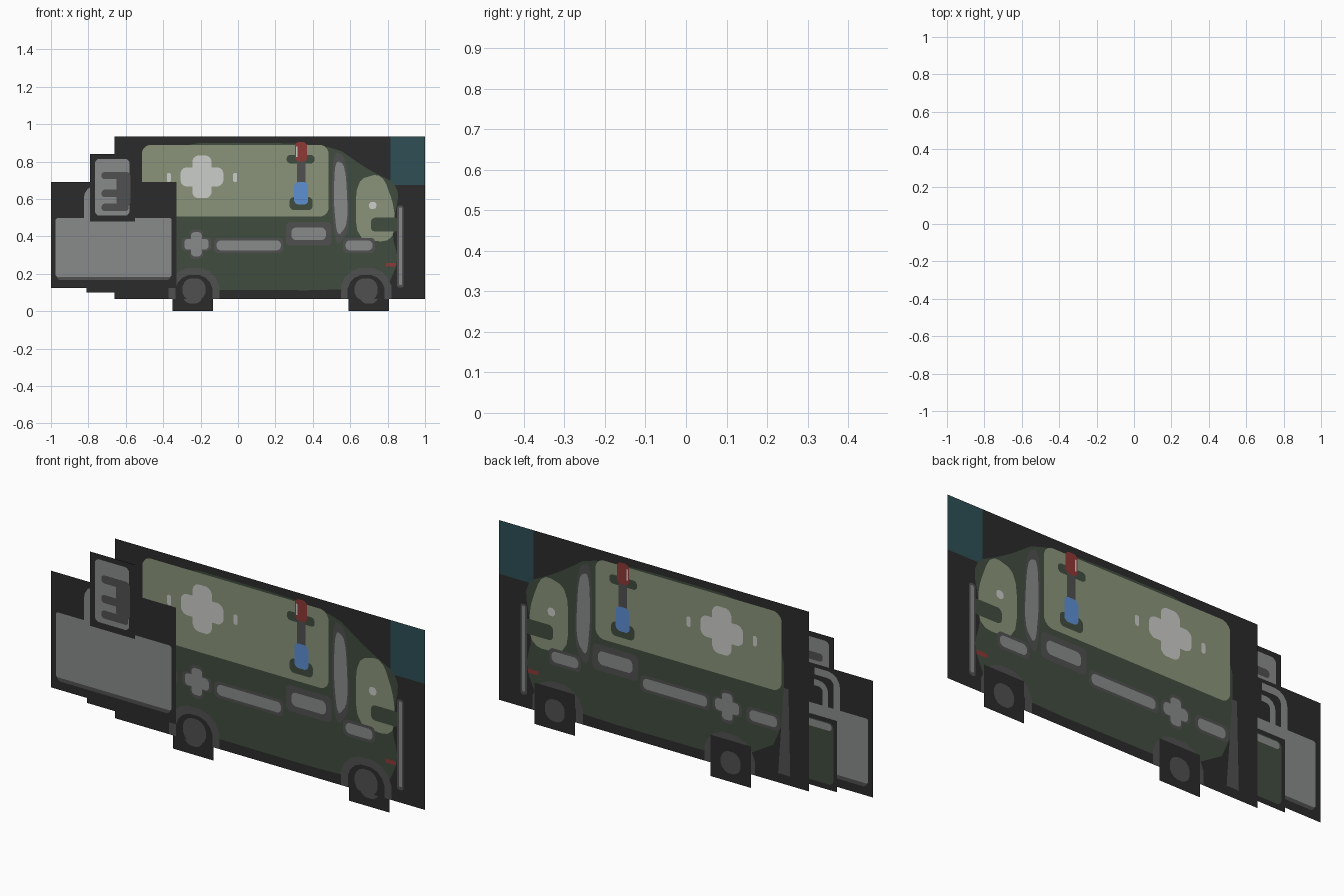
import bpy, math
from mathutils import Vector
from mathutils.geometry import delaunay_2d_cdt

if "Cube" in bpy.data.objects:
    bpy.data.objects.remove(bpy.data.objects["Cube"])

COLOURS = {"black": "2b2b2b", "dark_green": "404c3f", "pale_green": "8a947a", "grey": "898a8a",
           "dark_grey": "4e504e", "white": "cbcdca", "red": "8e3835", "blue": "5d90d4",
           "teal": "2e4f56"}
NAMES = list(COLOURS)
for name, code in COLOURS.items():
    rgb = [((c / 255 + .055) / 1.055) ** 2.4 for c in bytes.fromhex(code)]
    bpy.data.materials.new(name).diffuse_color = (*rgb, 1)


# --- flat outline helpers (x, z) ---
def box(x0, x1, z0, z1, r=.025):
    """Rectangle with rounded corners."""
    w, h = (x1 - x0) / 2, (z1 - z0) / 2
    r = min(r, w * .9, h * .9)
    pts = []
    for i in range(16):
        c, s = math.cos((i + .5) * math.pi / 8), math.sin((i + .5) * math.pi / 8)
        pts.append((x0 + w + math.copysign(w - r, c) + r * c,
                    z0 + h + math.copysign(h - r, s) + r * s))
    return pts


def sharp(x0, x1, z0, z1):
    return [(x0, z0), (x1, z0), (x1, z1), (x0, z1)]


def disc(x, z, r):
    return box(x - r, x + r, z - r, z + r, r)


def soft(pts):
    """Cut the corners of an outline twice."""
    for _ in range(2):
        out = []
        for a, b in zip(pts, pts[1:] + pts[:1]):
            out += [Vector(a).lerp(Vector(b), t) for t in (.2, .8)]
        pts = out
    return pts


def framed(x0, x1, z0, z1, f=.014):
    """Grey strip in a dark grey surround."""
    return [("dark_grey", box(x0 - f, x1 + f, z0 - f, z1 + f)), ("grey", box(x0, x1, z0, z1))]


def plus(colour, x, z, r):
    """Rounded cross from two bars."""
    w = r * .45
    return [(colour, box(x - a, x + a, z - b, z + b, w * .7)) for a, b in ((r, w), (w, r))]


def hook(x, z0, z1, reach, r, w):
    """Pipe going up and bending over to the right."""
    path = [Vector((x, z0))]
    path += [Vector((x + r - r * math.cos(t * math.pi / 8), z1 - r + r * math.sin(t * math.pi / 8)))
             for t in range(5)] + [Vector((x + reach, z1))]
    sides = []
    for i, p in enumerate(path):
        d = (path[min(i + 1, len(path) - 1)] - path[max(i - 1, 0)]).normalized() * w / 2
        sides.append((p + Vector((-d.y, d.x)), p + Vector((d.y, -d.x))))
    return [s[0] for s in sides] + [s[1] for s in reversed(sides)]


def inside(p, poly):
    hit = False
    for (x0, z0), (x1, z1) in zip(poly, poly[1:] + poly[:1]):
        if (z0 > p[1]) != (z1 > p[1]) and p[0] < (x1 - x0) * (p[1] - z0) / (z1 - z0) + x0:
            hit = not hit
    return hit


def card(name, y, outline, shapes):
    """Flat card cut along the shapes; the last shape covering a face gives its colour."""
    layers = [("black", outline)] + shapes
    verts, edges = [], []
    for _, poly in layers:
        s, n = len(verts), len(poly)
        verts += [Vector(p) for p in poly]
        edges += [(s + i, s + (i + 1) % n) for i in range(n)]
    vs, _, fs, *_ = delaunay_2d_cdt(verts, edges, [], 0, 1e-5, False)
    faces, cols = [], []
    for f in fs:
        mid = sum((vs[i] for i in f), Vector((0, 0))) / len(f)
        if inside(mid, outline):
            faces.append(list(f))
            cols.append(next(c for c, p in reversed(layers) if inside(mid, p)))
    me = bpy.data.meshes.new(name)
    me.from_pydata([(v.x, y, v.y) for v in vs], [], faces)
    for n in NAMES:
        me.materials.append(bpy.data.materials[n])
    for p, c in zip(me.polygons, cols):
        p.material_index = NAMES.index(c)
    bpy.context.collection.objects.link(bpy.data.objects.new(name, me))


# --- van side: body, upper panel, nose panel, notch ---
body = [(-.53, .9), (.49, .9), (.69, .76), (.87, .67), (.82, .42), (.86, .27), (.79, .11),
        (-.52, .115)]
window = [(.52, .81), (.575, .78), (.59, .47), (.53, .39), (.51, .6)]
van = [("teal", sharp(.815, 1, .675, .935)),
       ("dark_green", soft(body)),
       ("pale_green", box(-.515, .485, .505, .89, .05)),
       ("pale_green", soft([(.63, .70), (.77, .74), (.84, .55), (.83, .37), (.63, .38)])),
       ("dark_green", box(.71, .86, .425, .50)),
       ("white", disc(.72, .565, .02))]
# big cross with a mark on each side
van += plus("white", -.193, .718, .115)
van += [("white", box(x - .011, x + .011, .69, .74)) for x in (-.37, -.015)]
# side window with its surround
mid = Vector((.555, .61))
van += [("dark_grey", soft([mid + (Vector(p) - mid) * 1.25 for p in window])),
        ("grey", soft(window))]
# mirror, trim strips, headlamp, door handle
van += framed(.285, .47, .38, .447, .03)
for x0, x1 in ((-.115, .23), (-.49, -.34), (.575, .72)):
    van += framed(x0, x1, .325, .378)
van += plus("dark_grey", -.222, .358, .08) + plus("grey", -.222, .358, .065)
# hanging lamp, tube and blue bag
van += [("dark_green", box(.26, .41, .79, .835)),
        ("dark_grey", sharp(.315, .36, .6, .83)),
        ("dark_green", box(.275, .4, .54, .61)),
        ("red", box(.303, .37, .80, .905)),
        ("white", sharp(.31, .318, .825, .88)),
        ("blue", box(.3, .376, .57, .69))]
# tail lamp, front pole, rear pole
van += [("red", sharp(.79, .845, .238, .258)),
        ("dark_grey", box(.85, .886, .125, .565)),
        ("grey", box(.86, .878, .14, .555)),
        ("dark_grey", [(-.55, .53), (-.525, .53), (-.495, .11), (-.56, .11)])]
# wheel arches and hubs
for cx in (-.235, .685):
    van += [("dark_grey", disc(cx, .095, .138)), ("black", disc(cx, .095, .1)),
            ("dark_grey", disc(cx, .115, .062))]
card("van_side", .002, sharp(-.66, 1, .065, .935), van)

# --- wheel cards behind the van ---
for label, cx in (("rear_wheel", -.242), ("front_wheel", .7)):
    card(label, .004, sharp(cx - .108, cx + .108, 0, .2), [("dark_grey", disc(cx, .093, .054))])

# --- green box between van and trolley ---
card("green_box", 0, sharp(-.81, -.44, .10, .445), [
    ("dark_green", box(-.79, -.46, .125, .425)),
    ("grey", box(-.78, -.47, .385, .42))])

# --- grey trolley with bent handles ---
card("trolley", -.002, sharp(-1, -.33, .125, .69), [
    ("grey", hook(-.807, .49, .655, .12, .05, .034)),
    ("grey", hook(-.745, .49, .6, .06, .035, .03)),
    ("dark_grey", box(-.97, -.36, .165, .4)),
    ("grey", box(-.975, -.355, .183, .498, .012))])

# --- control unit in front of the trolley ---
slots = [("dark_grey", box(-.73, -.585, z, z + .04)) for z in (.535, .61, .705)]
card("control_unit", -.004, sharp(-.79, -.55, .48, .84), [
    ("grey", box(-.765, -.58, .51, .815)),
    ("dark_grey", box(-.65, -.575, .56, .745))] + slots)

for m in bpy.data.materials:
    if m.users and not m.is_grease_pencil:
        m.use_nodes = True
        m.node_tree.nodes["Principled BSDF"].inputs["Base Color"].default_value = m.diffuse_color
